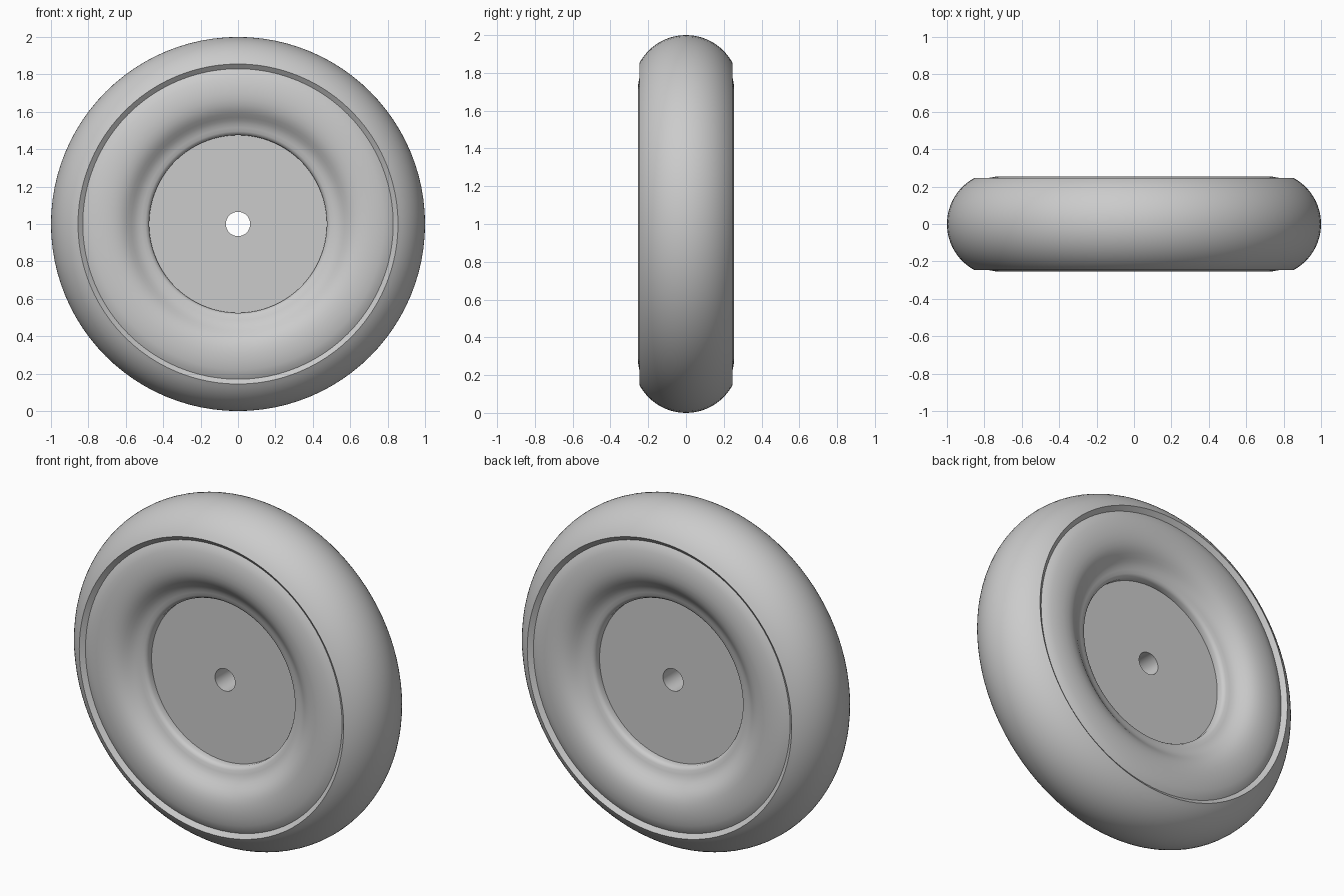
import bpy, bmesh, math

if "Cube" in bpy.data.objects:
    bpy.data.objects.remove(bpy.data.objects["Cube"])

SEG = 96


def lathe(name, profile):
    """Spin an (radius, y) profile around the wheel axle (y axis at z = 1)."""
    bm = bmesh.new()
    rings = []
    for r, y in profile:
        rings.append([bm.verts.new((r * math.cos(2 * math.pi * i / SEG), y,
                                    1 + r * math.sin(2 * math.pi * i / SEG)))
                      for i in range(SEG)])
    for a, b in zip(rings, rings[1:]):
        for i in range(SEG):
            j = (i + 1) % SEG
            bm.faces.new((a[i], a[j], b[j], b[i]))
    mesh = bpy.data.meshes.new(name)
    bm.to_mesh(mesh)
    bm.free()
    obj = bpy.data.objects.new(name, mesh)
    bpy.context.collection.objects.link(obj)
    bpy.ops.object.select_all(action='DESELECT')
    obj.select_set(True)
    bpy.context.view_layer.objects.active = obj
    bpy.ops.object.shade_smooth_by_angle(angle=math.radians(32))
    return obj


def mirrored(half):
    """Front half (y < 0) followed by its reflection at the back."""
    return half + [(r, -y) for r, y in reversed(half)]


# Tyre tread: round arc ending in a bevelled lip at each side
GROOVE = (0.83, 0.224)
R = 0.28
end = math.asin(0.245 / R)
arc = [(1 - R + R * math.cos(end * k / 12), R * math.sin(end * k / 12))
       for k in range(-12, 13)]
lathe("tyre_tread", [(GROOVE[0], -GROOVE[1])] + arc + [GROOVE])

# Wheel body: bulging sidewall, recessed disc, axle bore; same on both sides
side = [GROOVE, (0.81, 0.236), (0.78, 0.246), (0.74, 0.253), (0.70, 0.255),
        (0.665, 0.252), (0.635, 0.245), (0.61, 0.234), (0.59, 0.221),
        (0.57, 0.205), (0.553, 0.192), (0.535, 0.182), (0.515, 0.175),
        (0.495, 0.170), (0.483, 0.163), (0.475, 0.15), (0.475, 0.12),
        (0.065, 0.12)]
lathe("wheel_body", mirrored(side)[::-1])
